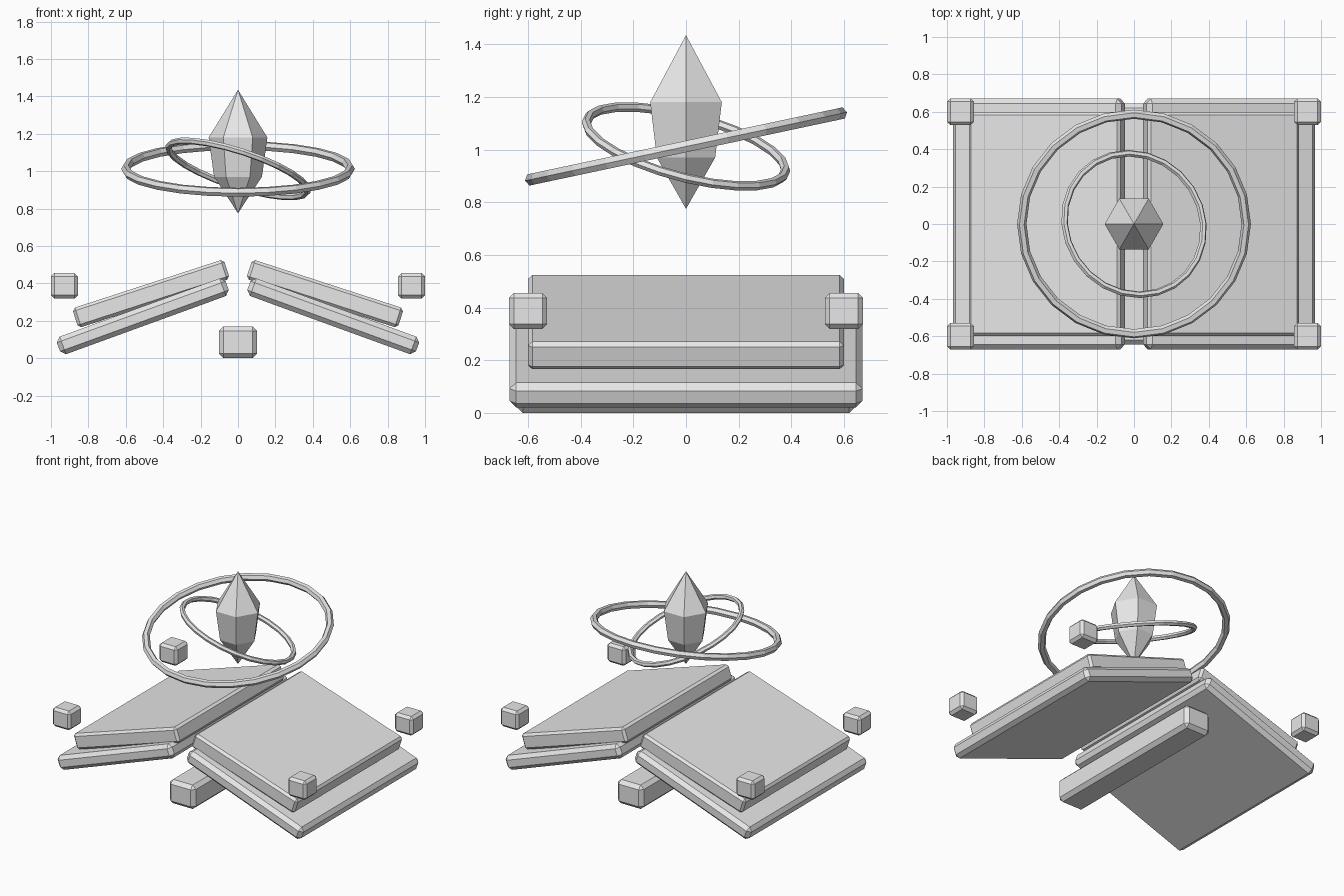
import bpy
import bmesh
from math import radians, cos, sin, pi

cube = bpy.data.objects.get("Cube")
if cube:
    bpy.data.objects.remove(cube, do_unlink=True)

grey = bpy.data.materials.new("plain_grey")
grey.use_nodes = True
grey.diffuse_color = (0.8, 0.8, 0.8, 1)
grey.node_tree.nodes["Principled BSDF"].inputs["Base Color"].default_value = (0.8, 0.8, 0.8, 1)


def link(name, bm, location, rotation=(0, 0, 0)):
    """Turn a bmesh into a grey, flat-shaded object."""
    bmesh.ops.recalc_face_normals(bm, faces=bm.faces)
    mesh = bpy.data.meshes.new(name)
    bm.to_mesh(mesh)
    bm.free()
    mesh.materials.append(grey)
    obj = bpy.data.objects.new(name, mesh)
    obj.location = location
    obj.rotation_euler = [radians(a) for a in rotation]
    bpy.context.collection.objects.link(obj)
    return obj


def block(name, size, location, bevel, tilt=0):
    """Box with chamfered edges, tilted about the y axis."""
    bm = bmesh.new()
    bmesh.ops.create_cube(bm, size=1)
    bmesh.ops.scale(bm, vec=size, verts=bm.verts)
    obj = link(name, bm, location, (0, tilt, 0))
    mod = obj.modifiers.new("chamfer", 'BEVEL')
    mod.width = bevel
    mod.segments = 1
    return obj


def lathe(name, profile, sides, location):
    """Faceted solid from (radius, height) rings; radius 0 makes a point."""
    bm = bmesh.new()
    rings = []
    for r, z in profile:
        count = sides if r else 1
        rings.append([bm.verts.new((r * cos(2 * pi * i / sides), r * sin(2 * pi * i / sides), z))
                      for i in range(count)])
    for low, high in zip(rings, rings[1:]):
        for i in range(sides):
            corners = [low[i % len(low)], low[(i + 1) % len(low)],
                       high[(i + 1) % len(high)], high[i % len(high)]]
            bm.faces.new(list(dict.fromkeys(corners)))
    return link(name, bm, location)


def ring(name, radius, thickness, location, rotation):
    bpy.ops.mesh.primitive_torus_add(
        major_radius=radius, minor_radius=thickness, major_segments=24, minor_segments=6,
        location=location, rotation=[radians(a) for a in rotation])
    obj = bpy.context.object
    obj.name = name
    obj.data.materials.append(grey)


# Open book: spine, covers and page blocks
block("spine", (0.205, 1.29, 0.17), (0, 0, 0.085), 0.025)
for side, s in (("left", 1), ("right", -1)):
    block(side + "_cover", (0.96, 1.34, 0.1), (s * 0.509, 0, 0.224), 0.025, s * 20)
    block(side + "_pages", (0.852, 1.2, 0.11), (s * 0.465, 0, 0.345), 0.016, s * 18)
    # Floating corner blocks
    for end, e in (("front", -1), ("back", 1)):
        block(f"{side}_{end}_corner", (0.144, 0.144, 0.136), (s * 0.928, e * 0.6, 0.387), 0.018)

# Floating crystal with its two tilted rings
lathe("crystal", [(0, 0.775), (0.128, 0.97), (0.157, 1.18), (0, 1.435)], 6, (0, 0, 0))
ring("outer_ring", 0.6, 0.025, (0, 0, 1.012), (12, 0, 0))
ring("inner_ring", 0.39, 0.018, (0, 0, 1.012), (-14, 18, 0))
